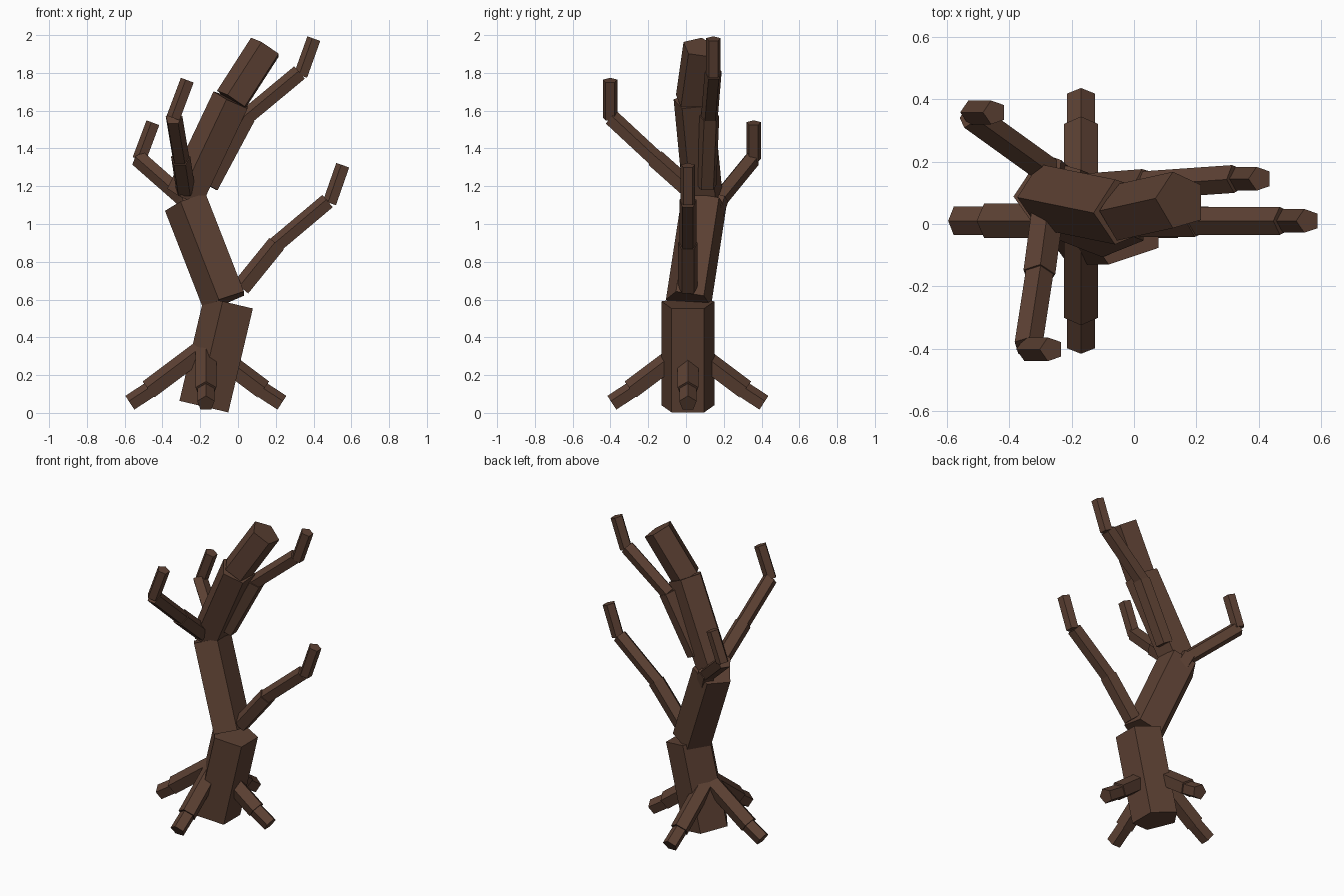
import bpy, bmesh
from math import cos, sin, tau
from mathutils import Vector

cube = bpy.data.objects.get("Cube")
if cube:
    bpy.data.objects.remove(cube, do_unlink=True)

bark = bpy.data.materials.new("brown_bark")
bark.use_nodes = True
BROWN = (0.107, 0.052, 0.033, 1)
bark.diffuse_color = BROWN
bark.node_tree.nodes["Principled BSDF"].inputs["Base Color"].default_value = BROWN

UP, SIDE = Vector((0, 0, 1)), Vector((-1, 0, 0))


def log(bm, start, end, radius, ridge):
    """Five-sided prism between two points, one edge turned towards ridge."""
    a, b = Vector(start), Vector(end)
    axis = (b - a).normalized()
    u = (ridge - axis * ridge.dot(axis)).normalized()
    v = axis.cross(u)
    rim = [(u * cos(i * tau / 5) + v * sin(i * tau / 5)) * radius for i in range(5)]
    low = [bm.verts.new(a + r) for r in rim]
    high = [bm.verts.new(b + r) for r in rim]
    bm.faces.new(low[::-1])
    bm.faces.new(high)
    for i in range(5):
        j = (i + 1) % 5
        bm.faces.new((low[i], low[j], high[j], high[i]))


def limb(name, pieces, ridge=UP):
    bm = bmesh.new()
    for start, end, radius in pieces:
        log(bm, start, end, radius, ridge)
    mesh = bpy.data.meshes.new(name)
    bm.to_mesh(mesh)
    bm.free()
    mesh.materials.append(bark)
    bpy.context.collection.objects.link(bpy.data.objects.new(name, mesh))


# Trunk: four stacked, leaning logs
limb("trunk", [
    ((-0.167, 0.01, 0.03), (-0.037, 0.01, 0.58), 0.147),
    ((-0.065, 0.015, 0.595), (-0.268, 0.095, 1.115), 0.127),
    ((-0.275, 0.09, 1.14), (-0.03, 0.04, 1.655), 0.11),
    ((-0.03, 0.035, 1.655), (0.15, 0.075, 1.935), 0.096),
], SIDE)

# Roots: the same two-part root in four directions
for name, dx, dy in (("left_root", 1, 0), ("right_root", -1, 0),
                     ("back_root", 0, 1), ("front_root", 0, -1)):
    def at(d, z):
        return (-0.17 + dx * d, 0.01 + dy * d, z)
    limb(name, [(at(0.02, 0.33), at(0.30, 0.12), 0.058),
                (at(0.27, 0.135), at(0.40, 0.05), 0.048)])

# Branches: base, middle and upturned tip
limb("low_left_branch", [
    ((0.02, 0.01, 0.66), (0.208, 0.01, 0.892), 0.054),
    ((0.2, 0.01, 0.885), (0.477, 0.01, 1.118), 0.047),
    ((0.488, 0.01, 1.11), (0.558, 0.01, 1.31), 0.04)])
limb("high_left_branch", [
    ((-0.15, 0.11, 1.2), (0.045, 0.125, 1.565), 0.055),
    ((0.04, 0.125, 1.56), (0.327, 0.145, 1.798), 0.047),
    ((0.335, 0.145, 1.785), (0.405, 0.145, 1.98), 0.04)])
limb("front_branch", [
    ((-0.28, 0.02, 1.18), (-0.305, -0.165, 1.345), 0.054),
    ((-0.303, -0.155, 1.337), (-0.34, -0.395, 1.56), 0.047),
    ((-0.34, -0.402, 1.56), (-0.265, -0.402, 1.76), 0.04)])
limb("back_right_branch", [
    ((-0.2, 0.11, 0.95), (-0.278, 0.175, 1.14), 0.054),
    ((-0.275, 0.17, 1.125), (-0.525, 0.35, 1.345), 0.047),
    ((-0.52, 0.358, 1.34), (-0.447, 0.358, 1.535), 0.04)])
